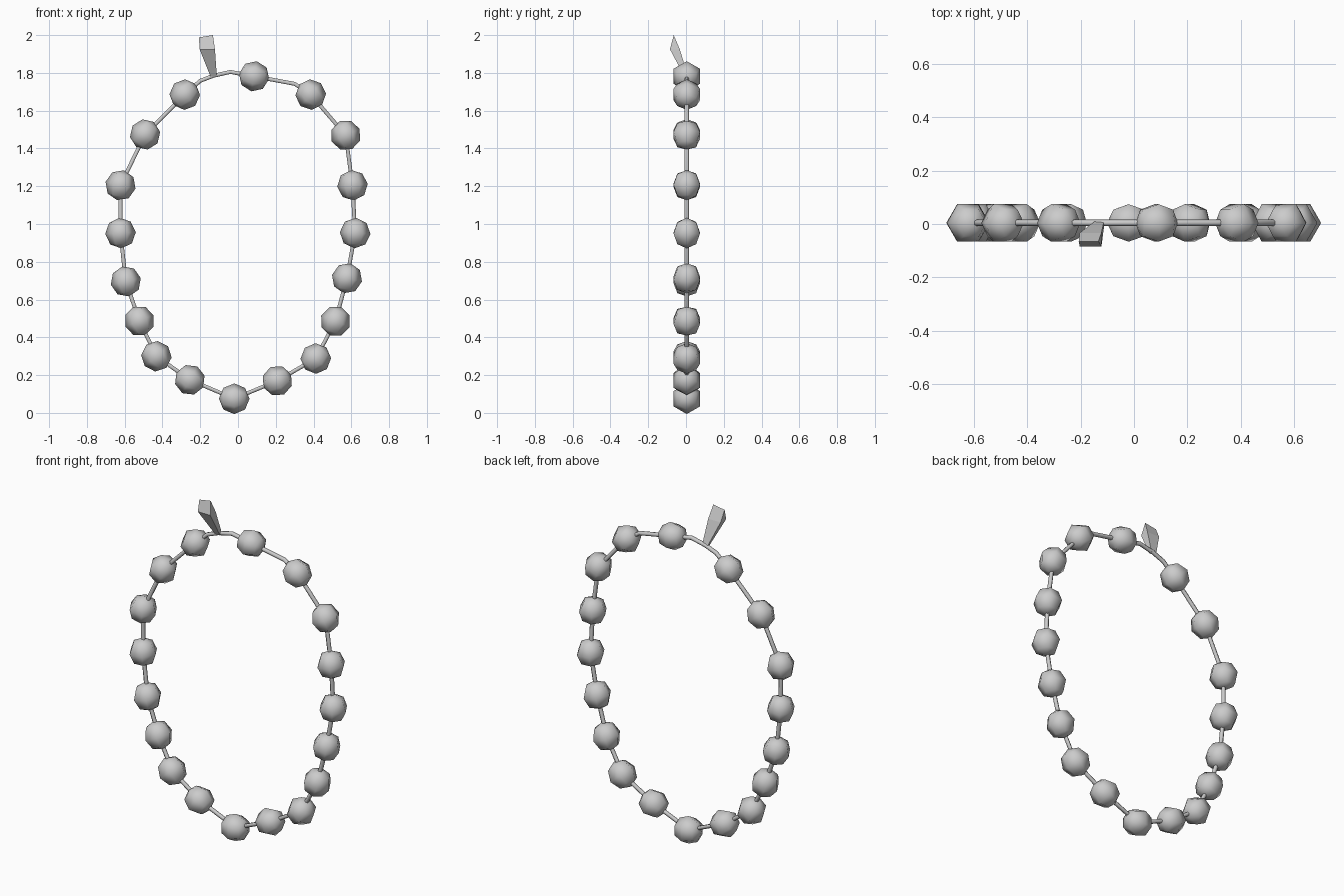
import bpy, bmesh
from mathutils import Vector, Matrix

if "Cube" in bpy.data.objects:
    bpy.data.objects.remove(bpy.data.objects["Cube"])

Y = 0.004          # plane of the necklace
R = 0.081          # bead radius

# string path, clockwise (x, z, has bead)
PATH = [(-.13, 1.785, 0), (-.04, 1.805, 0), (.085, 1.782, 1), (.30, 1.742, 0),
        (.385, 1.685, 1), (.57, 1.47, 1), (.606, 1.205, 1), (.62, .952, 1),
        (.577, .713, 1), (.516, .485, 1), (.412, .288, 1), (.208, .17, 1),
        (-.02, .075, 1), (-.255, .175, 1), (-.432, .30, 1), (-.522, .487, 1),
        (-.594, .696, 1), (-.622, .952, 1), (-.622, 1.205, 1),
        (-.492, 1.474, 1), (-.282, 1.685, 1), (-.20, 1.758, 0)]
pts = [Vector((x, Y, z)) for x, z, _ in PATH]


def add_mesh(name, bm, smooth=False):
    bmesh.ops.recalc_face_normals(bm, faces=bm.faces)
    for f in bm.faces:
        f.smooth = smooth
    me = bpy.data.meshes.new(name)
    bm.to_mesh(me)
    bm.free()
    ob = bpy.data.objects.new(name, me)
    bpy.context.collection.objects.link(ob)
    return ob


# string: closed thin tube
cu = bpy.data.curves.new("string", 'CURVE')
cu.dimensions = '3D'
cu.bevel_depth = 0.012
cu.bevel_resolution = 1
sp = cu.splines.new('POLY')
sp.points.add(len(pts) - 1)
for p, co in zip(sp.points, pts):
    p.co = (*co, 1)
sp.use_cyclic_u = True
bpy.context.collection.objects.link(bpy.data.objects.new("string", cu))

# beads: six-sided spheres with their poles along the string
side = Vector((0, 1, 0))
for i, (x, z, bead) in enumerate(PATH):
    if not bead:
        continue
    a, b = pts[i - 1], pts[(i + 1) % len(pts)]
    t = ((pts[i] - a).normalized() + (b - pts[i]).normalized()).normalized()
    rot = Matrix((side, t.cross(side), t)).transposed().to_4x4()
    bm = bmesh.new()
    bmesh.ops.create_uvsphere(bm, u_segments=6, v_segments=4, radius=R)
    ob = add_mesh("bead", bm, True)
    ob.matrix_world = Matrix.Translation(pts[i]) @ rot

# loose end: flaring strip that finishes in a ridge
bm = bmesh.new()


def ring(x0, x1, y0, y1, z):
    return [bm.verts.new(c) for c in
            ((x0, y0, z), (x1, y0, z), (x1, y1, z), (x0, y1, z))]


low = ring(-.145, -.112, -.008, .012, 1.78)
top = ring(-.203, -.122, -.085, -.033, 1.925)
tip = [bm.verts.new((-.207, -.065, 1.988)), bm.verts.new((-.133, -.065, 2.0))]
bm.faces.new(low)
for i in range(4):
    j = (i + 1) % 4
    bm.faces.new((low[i], low[j], top[j], top[i]))
bm.faces.new((top[0], top[1], tip[1], tip[0]))
bm.faces.new((top[2], top[3], tip[0], tip[1]))
bm.faces.new((top[1], top[2], tip[1]))
bm.faces.new((top[3], top[0], tip[0]))
add_mesh("string_end", bm)
